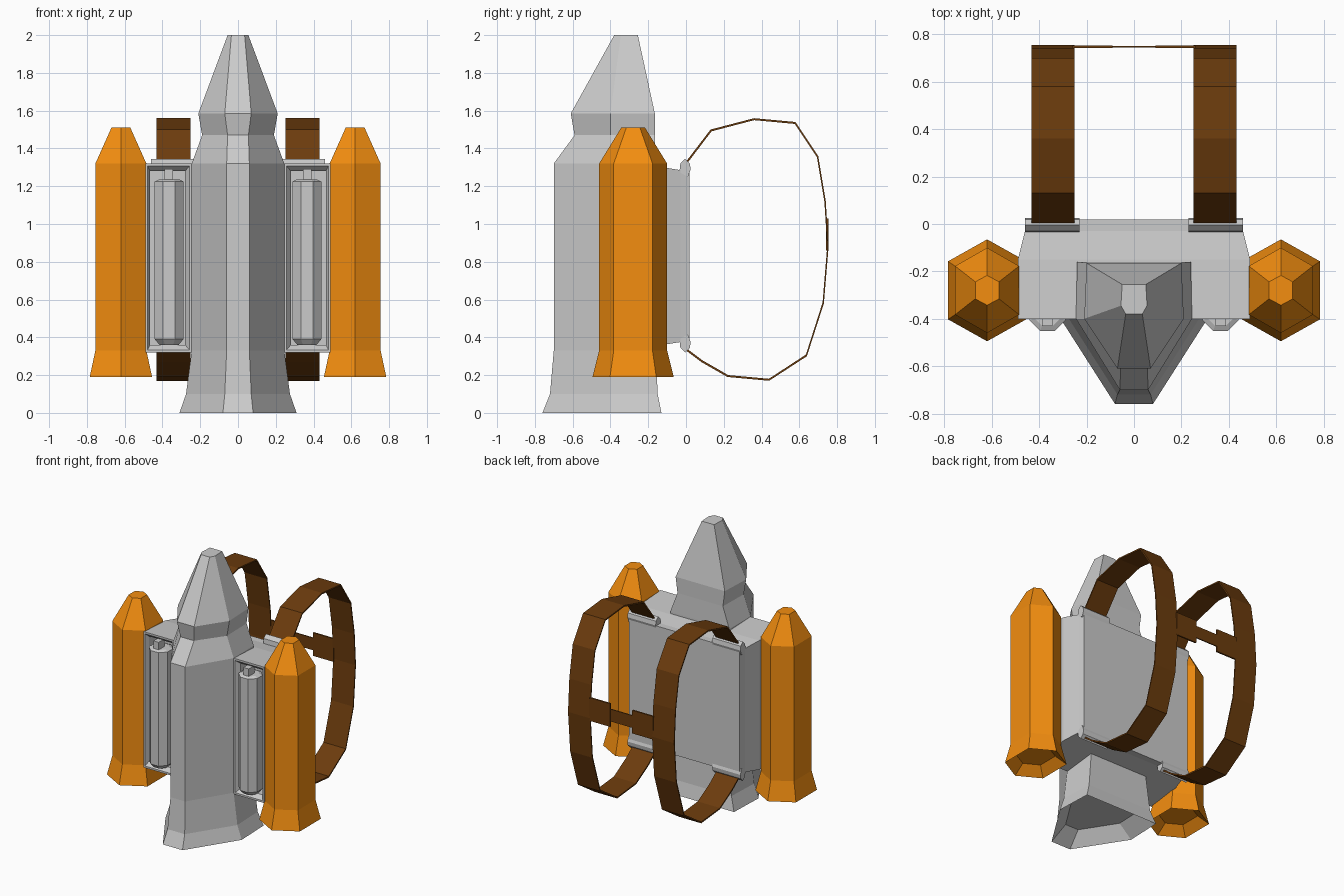
import bpy, bmesh, math

if "Cube" in bpy.data.objects:
    bpy.data.objects.remove(bpy.data.objects["Cube"])


def material(name, rgb):
    m = bpy.data.materials.new(name)
    m.diffuse_color = (*rgb, 1)
    m.use_nodes = True
    m.node_tree.nodes["Principled BSDF"].inputs["Base Color"].default_value = m.diffuse_color
    return m


ORANGE = material("orange", (0.9, 0.27, 0.005))
BROWN = material("brown", (0.15, 0.045, 0.004))


def loft(name, rings, mat=None):
    """Skin equal-length rings of points and cap both ends."""
    bm = bmesh.new()
    vs = [[bm.verts.new(p) for p in r] for r in rings]
    n = len(rings[0])
    for a, b in zip(vs, vs[1:]):
        for i in range(n):
            j = (i + 1) % n
            bm.faces.new((a[i], a[j], b[j], b[i]))
    bm.faces.new(vs[0])
    bm.faces.new(vs[-1])
    bmesh.ops.recalc_face_normals(bm, faces=bm.faces)
    me = bpy.data.meshes.new(name)
    bm.to_mesh(me)
    bm.free()
    ob = bpy.data.objects.new(name, me)
    bpy.context.collection.objects.link(ob)
    if mat:
        me.materials.append(mat)
    return ob


def rect(y, x0, x1, z0, z1):
    return [(x0, y, z0), (x1, y, z0), (x1, y, z1), (x0, y, z1)]


def box(name, x0, x1, y0, y1, z0, z1, mat=None):
    return loft(name, [rect(y0, x0, x1, z0, z1), rect(y1, x0, x1, z0, z1)], mat)


# Central rocket: six-sided section (back, side, front corners) per height
def hull(z, bx, by, sx, sy, fx, fy):
    return [(bx, by, z), (sx, sy, z), (fx, fy, z), (-fx, fy, z), (-sx, sy, z), (-bx, by, z)]


base = hull(0, .30, -.13, .31, -.40, .08, -.76)
recess = [(x * .68, -.4 + (y + .4) * .68, .09) for x, y, z in base]
loft("central_rocket", [
    recess, base,
    hull(.10, .265, -.15, .275, -.40, .07, -.72),
    hull(.33, .24, -.16, .245, -.40, .06, -.70),
    hull(1.32, .24, -.16, .245, -.40, .06, -.70),
    hull(1.47, .185, -.165, .19, -.40, .055, -.59),
    hull(1.585, .20, -.165, .21, -.40, .07, -.61),
    hull(2.0, .05, -.255, .055, -.345, .035, -.38)])

# Backpack block, tapering towards the wearer
block = loft("backpack_block", [
    rect(-.40, -.49, .49, .32, 1.32), rect(-.15, -.49, .49, .355, 1.305),
    rect(-.03, -.46, .46, .375, 1.285), rect(.018, -.45, .45, .375, 1.285)])

# Recesses cut into the front of the block
for s in (-1, 1):
    cutter = loft("recess_cutter", [rect(-.41, s * .25, s * .483, .325, 1.315),
                                    rect(-.37, s * .28, s * .465, .36, 1.28),
                                    rect(-.28, s * .28, s * .465, .36, 1.28)])
    cutter.hide_render = True
    mod = block.modifiers.new("recess", 'BOOLEAN')
    mod.object = cutter
    mod.solver = 'EXACT'
    bpy.context.view_layer.objects.active = block
    bpy.ops.object.modifier_apply(modifier=mod.name)
    bpy.data.objects.remove(cutter)


# Booster section: hexagon with points facing front and back
def hexagon(cx, z, hx, r):
    return [(cx + x * hx, -.28 + y * r, z) for x, y in
            ((0, 1), (1, .57), (1, -.57), (0, -1), (-1, -.57), (-1, .57))]


# Strap loop (y, z) seen from the side
PATH = [(0, 1.33), (.13, 1.50), (.36, 1.56), (.58, 1.54), (.70, 1.36), (.74, 1.12), (.755, .88),
        (.73, .58), (.64, .30), (.44, .17), (.22, .19), (.08, .27), (0, .33)]
# Strap anchor bar section (y, z offset from bar centre)
BAR = [(-.035, -.025), (.01, -.05), (.025, -.01), (.02, .02), (-.005, .045), (-.03, .02)]

for s, side in ((-1, "left"), (1, "right")):
    # Side boosters with hollow nozzle
    c = s * .62
    loft(side + "_booster", [
        hexagon(c, .25, .105, .135), hexagon(c, .19, .165, .215), hexagon(c, .33, .135, .18),
        hexagon(c, 1.32, .135, .18), hexagon(c, 1.51, .05, .063)], ORANGE)

    # Octagonal tank and valve in each recess
    def octagon(z, r):
        return [(s * .365 + r * math.cos(math.pi * (k + .5) / 4),
                 -.375 + r * math.sin(math.pi * (k + .5) / 4), z) for k in range(8)]
    loft(side + "_tank", [octagon(.36, .055), octagon(.39, .082),
                          octagon(1.225, .082), octagon(1.235, .06)])
    box(side + "_tank_valve", s * .345, s * .388, -.43, -.36, 1.22, 1.29)

    # Strap anchors at top and bottom
    for zc, f, place in ((1.30, 1, "upper"), (.365, -1, "lower")):
        loft(f"{side}_{place}_strap_anchor",
             [[(s * x, y, zc + f * z) for y, z in BAR] for x in (.23, .46)])

    # Shoulder strap
    rings = []
    for y, z in PATH:
        yi, zi = .38 + (y - .38) * .98, .87 + (z - .87) * .985
        rings.append([(s * .252, y, z), (s * .432, y, z), (s * .432, yi, zi), (s * .252, yi, zi)])
    loft(side + "_strap", rings, BROWN)

    # Wide chest tab
    box(side + "_chest_tab", s * .09, s * .26, .742, .754, .86, 1.03, BROWN)

# Narrow chest buckle strip joining the tabs
box("chest_buckle_strip", -.10, .10, .744, .752, .90, .99, BROWN)
